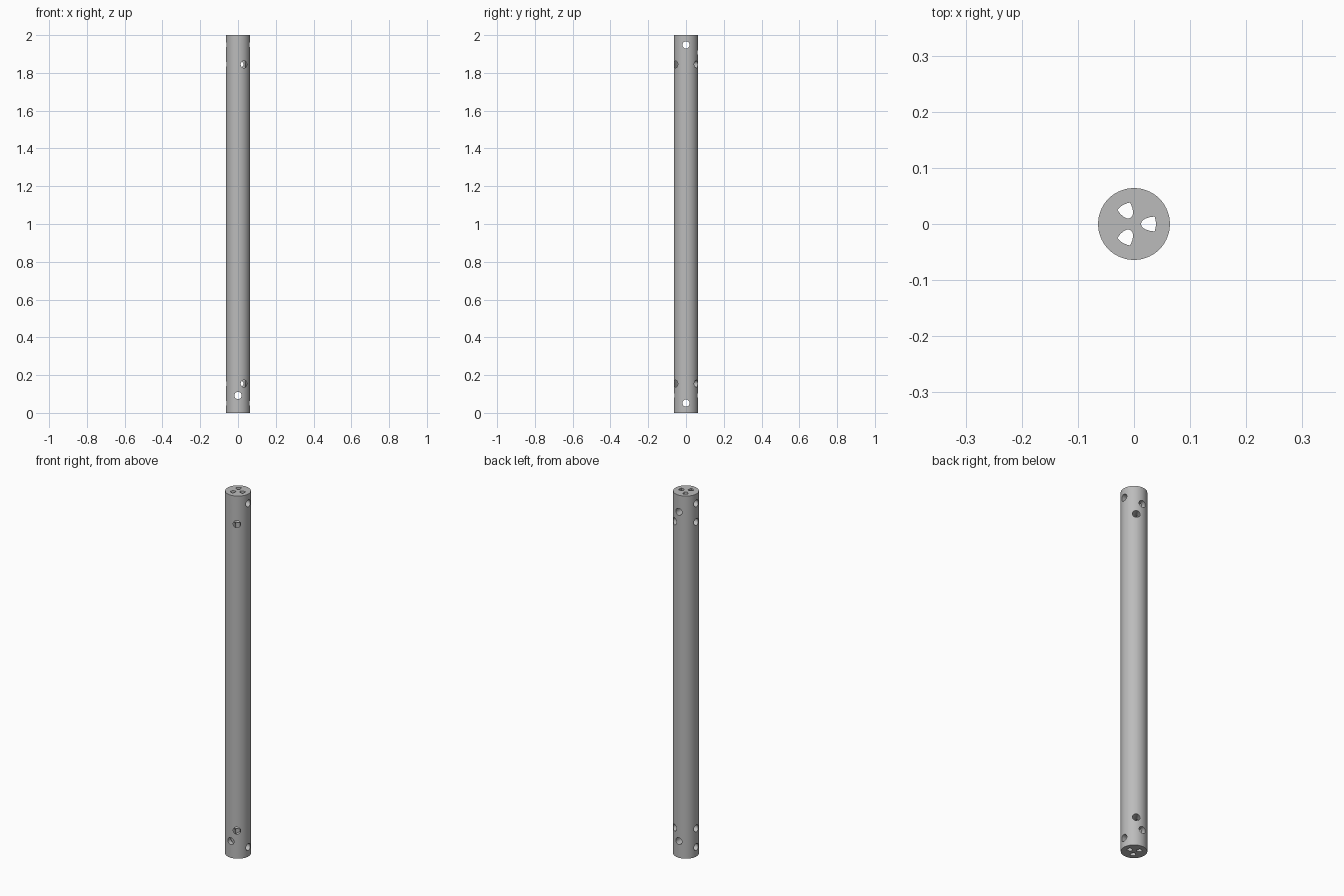
import bpy, bmesh
from math import radians, cos, sin, pi
from mathutils import Matrix, Vector

if "Cube" in bpy.data.objects:
    bpy.data.objects.remove(bpy.data.objects["Cube"], do_unlink=True)

LENGTH, RADIUS, HOLE = 2.0, 0.064, 0.019

grey = bpy.data.materials.new("plain grey")
grey.use_nodes = True
colour = (0.5, 0.5, 0.5, 1)
grey.diffuse_color = colour
grey.node_tree.nodes["Principled BSDF"].inputs["Base Color"].default_value = colour


def add_object(name, bm):
    bmesh.ops.recalc_face_normals(bm, faces=bm.faces)
    mesh = bpy.data.meshes.new(name)
    bm.to_mesh(mesh)
    bm.free()
    mesh.materials.append(grey)
    obj = bpy.data.objects.new(name, mesh)
    bpy.context.collection.objects.link(obj)
    return obj


def cylinder(name, radius, start, end, sides):
    """Capped cylinder running from start to end."""
    start, end = Vector(start), Vector(end)
    axis = end - start
    turn = axis.to_track_quat('Z', 'Y').to_matrix().to_4x4()
    bm = bmesh.new()
    bmesh.ops.create_cone(bm, cap_ends=True, segments=sides, radius1=radius,
                          radius2=radius, depth=axis.length,
                          matrix=Matrix.Translation((start + end) / 2) @ turn)
    return add_object(name, bm)


def channel(angle):
    """Rounded wedge running the whole length of the rod."""
    side = [(0.0135, 0.004), (0.016, 0.007), (0.02, 0.0095), (0.027, 0.012)]
    arc = [(0.039 * cos(a), 0.039 * sin(a))
           for a in (radians(20 - 5 * i) for i in range(9))]
    outline = [(0.0125, 0)] + side + arc + [(x, -y) for x, y in reversed(side)]
    bm = bmesh.new()
    face = bm.faces.new([bm.verts.new((x, y, -0.1)) for x, y in outline])
    made = bmesh.ops.extrude_face_region(bm, geom=[face])["geom"]
    bmesh.ops.translate(bm, vec=(0, 0, LENGTH + 0.2),
                        verts=[v for v in made if isinstance(v, bmesh.types.BMVert)])
    bmesh.ops.rotate(bm, verts=bm.verts, matrix=Matrix.Rotation(angle, 3, 'Z'))
    return add_object("channel_cutter", bm)


# Rod body
rod = cylinder("rod", RADIUS, (0, 0, 0), (0, 0, LENGTH), 96)

# Three lengthwise channels
cutters = [channel(i * 2 * pi / 3) for i in range(3)]

# Cross holes and radial holes, mirrored at both ends
for flip in (False, True):
    def level(z):
        return LENGTH - z if flip else z
    z = level(0.052)
    cutters.append(cylinder("side_hole_cutter", HOLE, (-0.1, 0, z), (0.1, 0, z), 32))
    z = level(0.092)
    cutters.append(cylinder("front_hole_cutter", HOLE, (0, -0.1, z), (0, 0.1, z), 32))
    z = level(0.155)
    for degrees in (60, 180, 300):
        a = radians(degrees)
        cutters.append(cylinder("radial_hole_cutter", HOLE, (0, 0, z),
                                (0.1 * cos(a), 0.1 * sin(a), z), 32))

# Cut the holes
bpy.ops.object.select_all(action='DESELECT')
rod.select_set(True)
bpy.context.view_layer.objects.active = rod
for cutter in cutters:
    cutter.hide_render = True
    mod = rod.modifiers.new("cut", 'BOOLEAN')
    mod.operation = 'DIFFERENCE'
    mod.solver = 'EXACT'
    mod.object = cutter
    bpy.ops.object.modifier_apply(modifier=mod.name)
    bpy.data.objects.remove(cutter, do_unlink=True)

bpy.ops.object.shade_smooth_by_angle(angle=radians(30))
